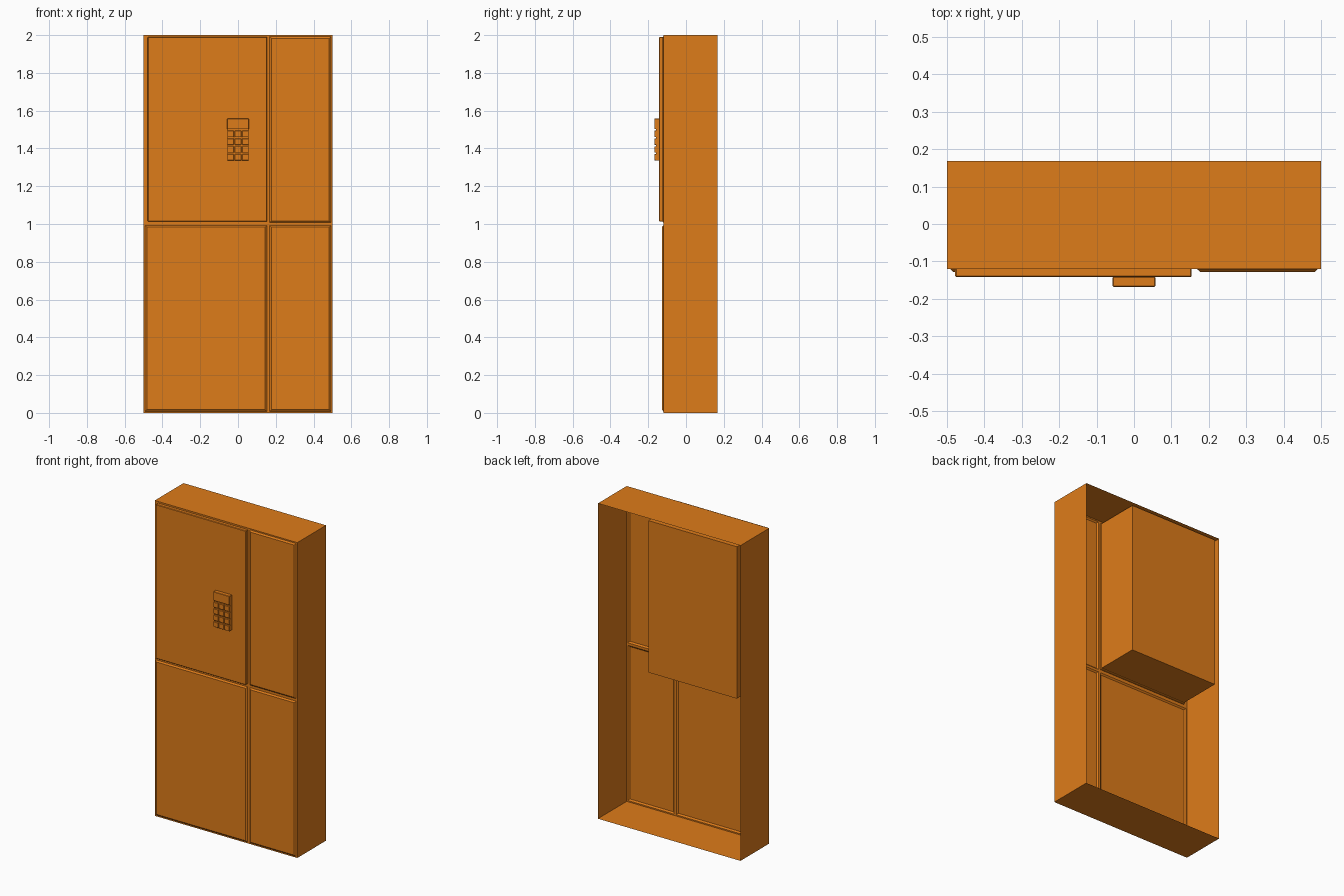
import bpy, bmesh

if "Cube" in bpy.data.objects:
    bpy.data.objects.remove(bpy.data.objects["Cube"])

orange = bpy.data.materials.new("orange_paint")
orange.diffuse_color = (0.73, 0.2, 0.01, 1)
orange.use_nodes = True
orange.node_tree.nodes["Principled BSDF"].inputs["Base Color"].default_value = orange.diffuse_color


def finish(name, bm):
    mesh = bpy.data.meshes.new(name)
    bm.to_mesh(mesh)
    bm.free()
    mesh.materials.append(orange)
    obj = bpy.data.objects.new(name, mesh)
    bpy.context.collection.objects.link(obj)
    return obj


def box(name, x, y, z, bevel=0):
    bm = bmesh.new()
    bmesh.ops.create_cube(bm, size=1)
    for v in bm.verts:
        for i, (lo, hi) in enumerate((x, y, z)):
            v.co[i] = lo if v.co[i] < 0 else hi
    obj = finish(name, bm)
    if bevel:
        mod = obj.modifiers.new("edge", 'BEVEL')
        mod.width = bevel
        mod.segments = 1
    return obj


FRONT, BACK = -0.12, 0.168
XS, ZS = (-0.5, 0.16, 0.5), (0, 1, 2)

# Cabinet shell: open-backed sheet with pressed front panels
bm = bmesh.new()
grid = [[bm.verts.new((x, FRONT, z)) for z in ZS] for x in XS]
cells = []
for i in range(2):
    for j in range(2):
        cells.append(bm.faces.new((grid[i][j], grid[i + 1][j],
                                   grid[i + 1][j + 1], grid[i][j + 1])))
rim = [e for e in bm.edges if e.is_boundary]
ext = bmesh.ops.extrude_edge_only(bm, edges=rim)["geom"]
for v in ext:
    if isinstance(v, bmesh.types.BMVert):
        v.co.y = BACK
for k in (0, 2, 3):
    bmesh.ops.inset_region(bm, faces=[cells[k]], thickness=0.011)
    bmesh.ops.inset_region(bm, faces=[cells[k]], thickness=0.013)
    for v in cells[k].verts:
        v.co.y -= 0.008
bmesh.ops.recalc_face_normals(bm, faces=bm.faces)
finish("cabinet_shell", bm)

# Safe compartment behind the door, and the door itself
box("compartment", (-0.472, 0.15), (FRONT, 0.164), (1.02, 1.983))
box("door", (-0.478, 0.154), (-0.142, -0.112), (1.012, 1.99), 0.003)

# Keypad with display and a 3 x 4 set of keys
box("keypad_base", (-0.056, 0.056), (-0.16, -0.14), (1.337, 1.558))
box("keypad_display", (-0.057, 0.057), (-0.168, -0.141), (1.502, 1.559), 0.002)
for row in range(4):
    z = 1.336 + row * 0.0413
    for col in range(3):
        x = (col - 1) * 0.039
        box(f"key_{row}_{col}", (x - 0.0175, x + 0.0175),
            (-0.168, -0.158), (z, z + 0.034), 0.002)
